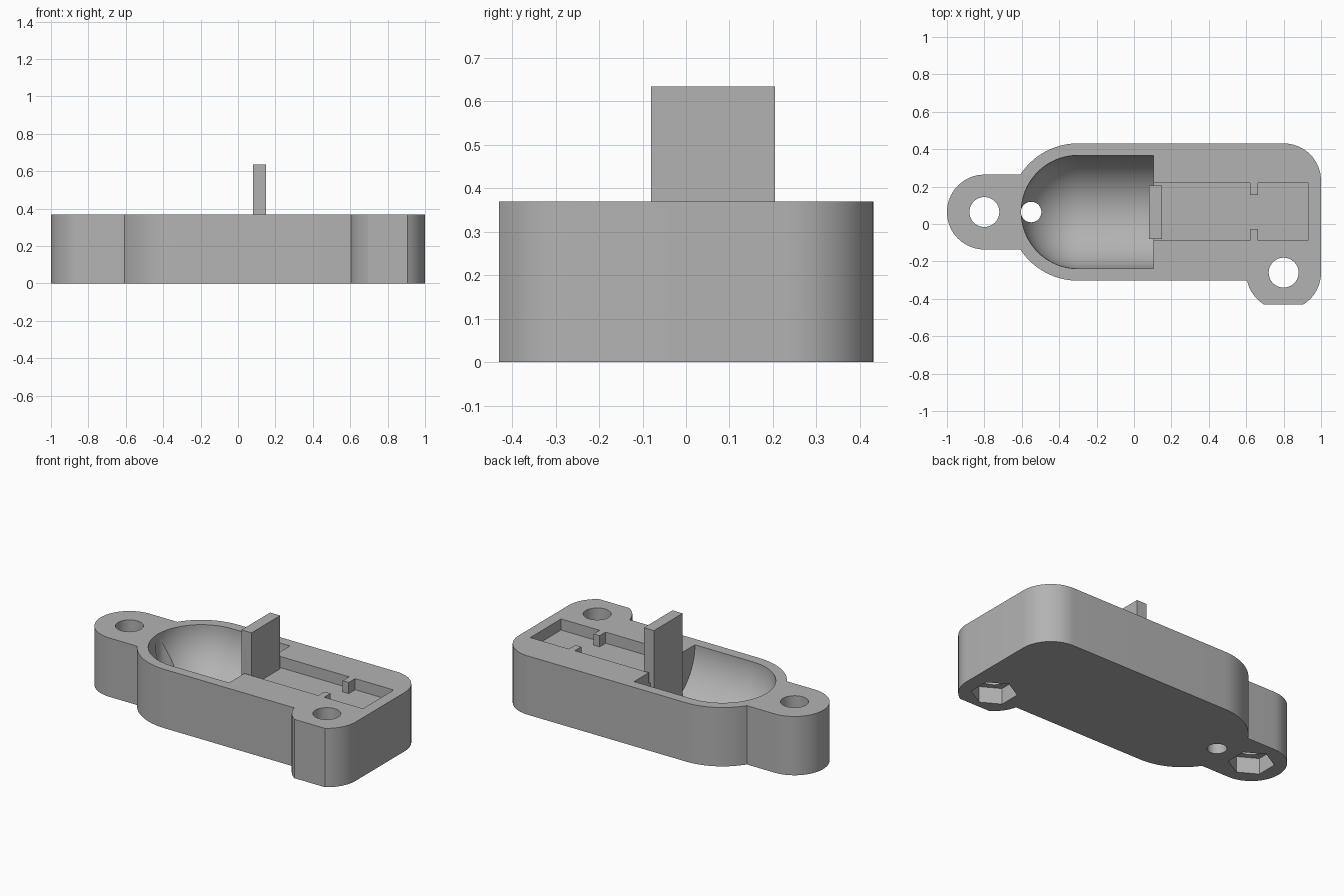
import bpy, bmesh, math
from mathutils import Matrix, Vector

if "Cube" in bpy.data.objects:
    bpy.data.objects.remove(bpy.data.objects["Cube"])

TOP = 0.37        # height of the housing
CY = 0.064        # centre line of the body
grey = bpy.data.materials.new("plain grey")
grey.diffuse_color = (0.45, 0.45, 0.45, 1)
grey.use_nodes = True
grey.node_tree.nodes["Principled BSDF"].inputs["Base Color"].default_value = grey.diffuse_color


def add_object(name, bm):
    bmesh.ops.recalc_face_normals(bm, faces=bm.faces[:])
    mesh = bpy.data.meshes.new(name)
    bm.to_mesh(mesh)
    bm.free()
    mesh.materials.append(grey)
    ob = bpy.data.objects.new(name, mesh)
    bpy.context.collection.objects.link(ob)
    return ob


def arc(cx, cy, r, a0, a1, n):
    return [(cx + r * math.cos(math.radians(a0 + (a1 - a0) * i / n)),
             cy + r * math.sin(math.radians(a0 + (a1 - a0) * i / n))) for i in range(n + 1)]


def prism(name, points, z0, z1):
    bm = bmesh.new()
    face = bm.faces.new([bm.verts.new((x, y, z0)) for x, y in points])
    out = bmesh.ops.extrude_face_region(bm, geom=[face])
    bmesh.ops.translate(bm, vec=(0, 0, z1 - z0),
                        verts=[g for g in out["geom"] if isinstance(g, bmesh.types.BMVert)])
    return add_object(name, bm)


def box(name, x0, x1, y0, y1, z0, z1):
    return prism(name, [(x0, y0), (x1, y0), (x1, y1), (x0, y1)], z0, z1)


# Housing outline: front screw ear, rounded corner, round nose, end screw ear
outline = (arc(0.8, -0.26, 0.2, -167.6, -121.8, 8) + arc(0.8, -0.26, 0.2, -58.2, 0, 10)
           + arc(0.8, 0.231, 0.2, 0, 90, 16) + arc(-0.3, CY, 0.367, 90, 147, 14)
           + arc(-0.8, CY, 0.2, 90, 270, 32) + arc(-0.3, CY, 0.367, 213, 270, 14))
housing = prism("housing", outline, 0, TOP)

# Round-ended cavity, a profile spun around the body's long axis
bm = bmesh.new()
profile = arc(-0.3, 0, 0.303, 180, 90, 20) + [(0.105, 0.303), (0.105, 0)]
verts = [bm.verts.new((x, CY, TOP + r)) for x, r in profile]
edges = [bm.edges.new(pair) for pair in zip(verts, verts[1:])]
bmesh.ops.spin(bm, geom=verts + edges, cent=(0, CY, TOP), axis=(1, 0, 0),
               angle=2 * math.pi, steps=80, use_merge=True)
bmesh.ops.remove_doubles(bm, verts=bm.verts[:], dist=1e-5)
cutters = [add_object("cavity_cutter", bm)]

# Shallow slot with two notch tabs left standing
x0, x1, t0, t1 = 0.09, 0.93, 0.62, 0.662
y0, y1, low, high = -0.087, 0.219, -0.027, 0.155
slot = [(x0, y0), (t0, y0), (t0, low), (t1, low), (t1, y0), (x1, y0),
        (x1, y1), (t1, y1), (t1, high), (t0, high), (t0, y1), (x0, y1)]
cutters.append(prism("slot_cutter", slot, TOP - 0.07, TOP + 0.1))

# Screw holes with hexagonal nut pockets underneath, and the small drain hole
for x, y in ((-0.8, CY), (0.8, -0.26)):
    cutters.append(prism("screw_cutter", arc(x, y, 0.08, 0, 360, 40)[:-1], -0.1, TOP + 0.1))
    cutters.append(prism("nut_cutter", arc(x, y, 0.13, 30, 390, 6)[:-1], -0.1, 0.1))
cutters.append(prism("drain_cutter", arc(-0.55, CY, 0.055, 0, 360, 32)[:-1], -0.1, TOP + 0.1))

bpy.context.view_layer.objects.active = housing
for cutter in cutters:
    mod = housing.modifiers.new("cut", "BOOLEAN")
    mod.operation = "DIFFERENCE"
    mod.solver = "EXACT"
    mod.object = cutter
    bpy.ops.object.modifier_apply(modifier=mod.name)
    bpy.data.objects.remove(cutter)

# Upright divider between cavity and slot
box("divider_plate", 0.08, 0.15, -0.08, 0.205, 0.05, 0.635)

bpy.ops.object.select_all(action="DESELECT")
housing.select_set(True)
bpy.ops.object.shade_smooth_by_angle(angle=math.radians(30))
